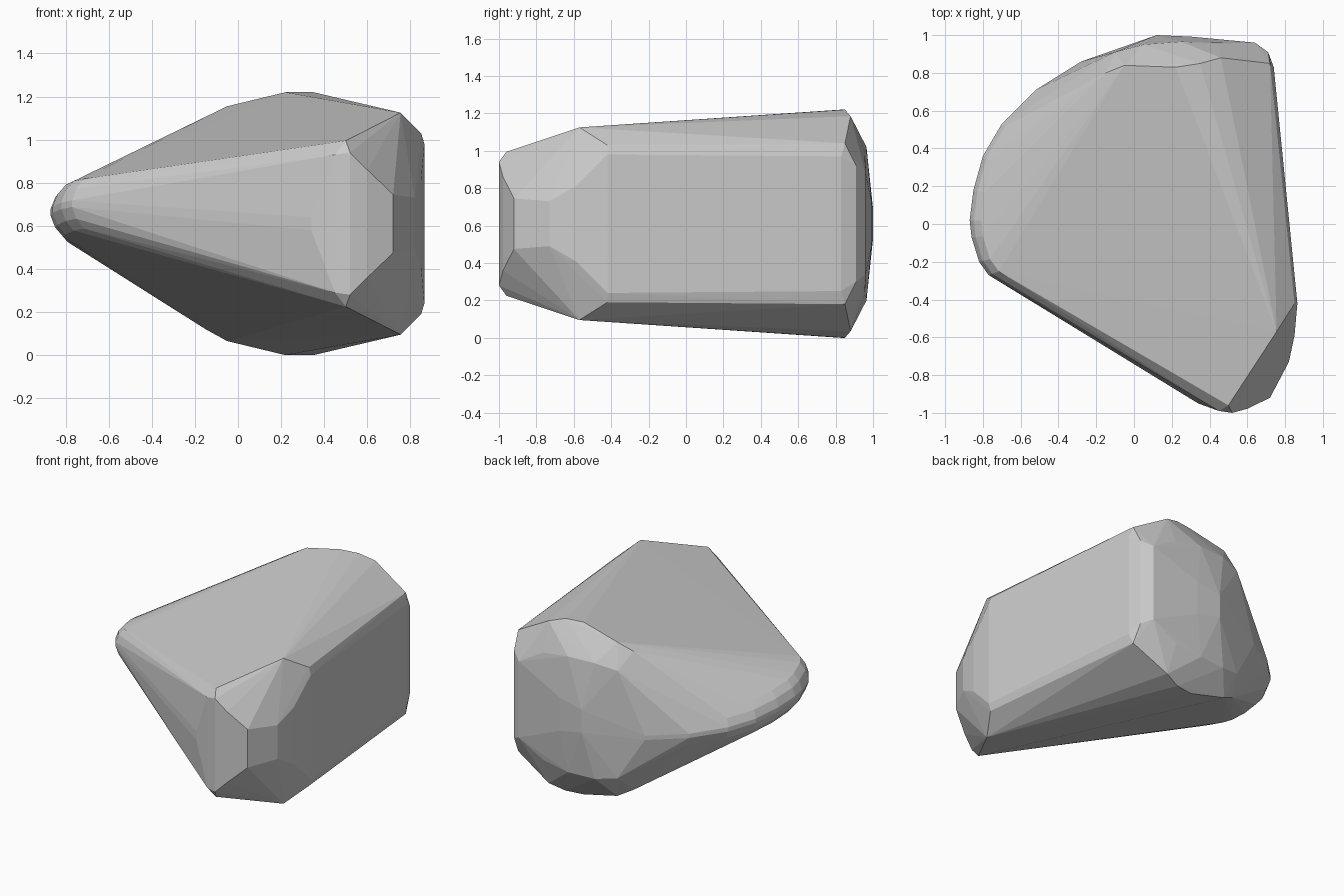
import bpy, bmesh

MID = 0.61  # height of the mirror plane of the body

# Body corners: x, y, half height above and below the mirror plane
body = [
    # top ridge near the back
    (-0.15, 0.80, 0.49), (-0.05, 0.84, 0.545), (0.12, 0.83, 0.58),
    (0.22, 0.83, 0.61), (0.35, 0.85, 0.61), (0.46, 0.88, 0.575),
    # back rounding
    (-0.10, 0.91, 0.38), (0.05, 0.95, 0.41), (0.25, 0.965, 0.41),
    (0.45, 0.955, 0.38), (0.12, 1.00, 0.08), (0.30, 0.992, 0.12),
    (0.64, 0.96, 0.27), (0.71, 0.91, 0.31),
    # long right face
    (0.72, 0.85, 0.43), (0.74, 0.83, 0.36), (0.865, -0.42, 0.37),
    (0.85, -0.42, 0.42),
    # front right corner
    (0.755, -0.57, 0.515), (0.85, -0.59, 0.20), (0.82, -0.73, 0.12),
    (0.72, -0.92, 0.135), (0.60, -0.978, 0.25),
    # front edge
    (0.50, -0.96, 0.385), (0.52, -1.00, 0.33), (0.45, -0.99, 0.32),
    (0.34, -0.95, 0.03),
]

# Thin rounded left rim, seen from above
rim = [(-0.77, -0.27), (-0.82, -0.20), (-0.86, -0.07), (-0.87, 0.02),
       (-0.85, 0.18), (-0.80, 0.36), (-0.70, 0.53), (-0.52, 0.71), (-0.28, 0.86)]

points = [(x, y, MID + s * h) for x, y, h in body for s in (-1, 1)]
for x, y in rim:
    centre = 0.665 - 0.14 * y  # the rim sinks slightly towards the back
    for scale, half in ((1.0, 0.015), (0.975, 0.07), (0.93, 0.115)):
        points += [(x * scale, y * scale, centre + s * half) for s in (-1, 1)]

# Stone: convex skin around all corners, flat faces
bm = bmesh.new()
for p in points:
    bm.verts.new(p)
hull = bmesh.ops.convex_hull(bm, input=bm.verts[:])
loose = {g for g in hull["geom_interior"] + hull["geom_unused"]
         if isinstance(g, bmesh.types.BMVert)}
bmesh.ops.delete(bm, geom=list(loose), context='VERTS')
bmesh.ops.recalc_face_normals(bm, faces=bm.faces[:])
mesh = bpy.data.meshes.new("stone")
bm.to_mesh(mesh)
bm.free()
stone = bpy.data.objects.new("stone", mesh)
bpy.context.collection.objects.link(stone)
